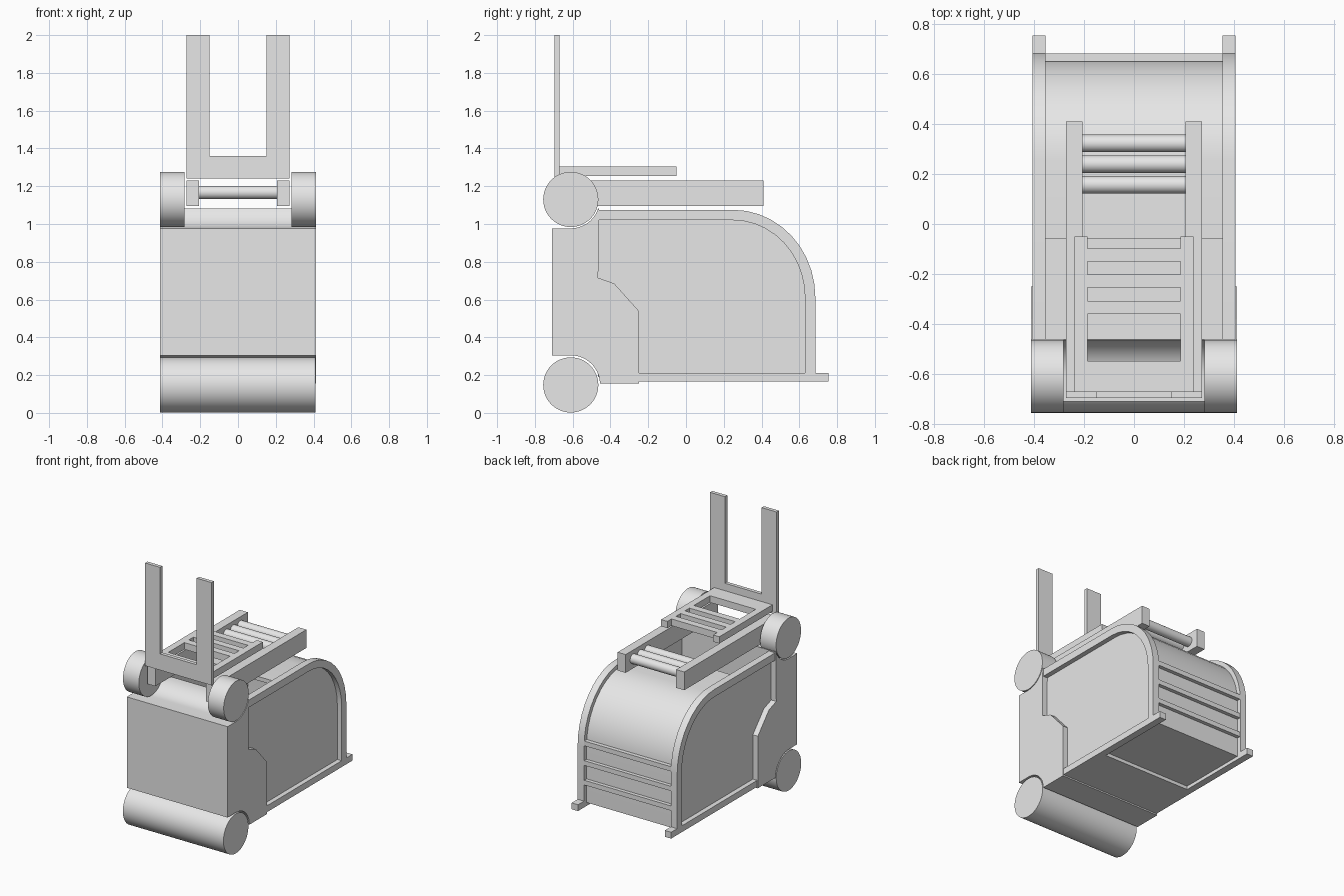
import bpy, bmesh
from math import cos, sin, radians, sqrt

cube = bpy.data.objects.get("Cube")
if cube:
    bpy.data.objects.remove(cube, do_unlink=True)

grey = bpy.data.materials.new("light_grey")
grey.use_nodes = True
colour = (0.8, 0.8, 0.8, 1)
grey.diffuse_color = colour
grey.node_tree.nodes["Principled BSDF"].inputs["Base Color"].default_value = colour


def prism(name, outline, x0, x1):
    """Extrude a (y, z) outline along x; shallow angles are smoothed."""
    bm = bmesh.new()
    face = bm.faces.new([bm.verts.new((x0, y, z)) for y, z in outline])
    new = bmesh.ops.extrude_face_region(bm, geom=[face])["geom"]
    moved = [v for v in new if isinstance(v, bmesh.types.BMVert)]
    bmesh.ops.translate(bm, verts=moved, vec=(x1 - x0, 0, 0))
    bmesh.ops.recalc_face_normals(bm, faces=bm.faces)
    mesh = bpy.data.meshes.new(name)
    bm.to_mesh(mesh)
    bm.free()
    mesh.shade_smooth()
    mesh.set_sharp_from_angle(angle=radians(20))
    mesh.materials.append(grey)
    obj = bpy.data.objects.new(name, mesh)
    bpy.context.collection.objects.link(obj)
    return obj


def box(name, x0, x1, y0, y1, z0, z1):
    return prism(name, [(y0, z0), (y1, z0), (y1, z1), (y0, z1)], x0, x1)


def arc(cy, cz, ry, rz, start, end, steps):
    angles = [radians(start + (end - start) * i / steps) for i in range(steps + 1)]
    return [(cy + ry * cos(a), cz + rz * sin(a)) for a in angles]


def cylinder(name, y, z, r, x0, x1, steps=48):
    return prism(name, arc(y, z, r, r, 0, 360, steps)[:-1], x0, x1)


def arch(y_start, z_end, inset):
    """Flat top, rounded rear corner, straight back."""
    curve = arc(0.25, 0.61, 0.435 - inset, 0.465 - inset, 90, 0, 10)
    return [(y_start, curve[0][1])] + curve + [(curve[-1][0], z_end)]


HALF = 0.41     # half width of the whole body
INNER = 0.355   # half width between the side frames
AXLE = -0.61    # y of both roller axes

# Rollers
cylinder("lower_roller", AXLE, 0.148, 0.146, -HALF - 0.003, HALF)

# Front body, hollowed around the rollers
lower = arc(AXLE, 0.15, 0.155, 0.155, 90, 10, 10)
upper = arc(AXLE, 1.13, 0.153, 0.153, -18, -90, 10)
outline = [(-0.71, 0.305)] + lower + [
    (-0.455, 0.155), (-0.25, 0.155), (-0.25, 0.54), (-0.38, 0.685), (-0.465, 0.715),
    (-0.46, 1.082)] + upper + [(-0.71, 0.977)]
prism("front_body", outline, -HALF - 0.003, HALF + 0.002)

# Paired side parts
for side, s in (("right", -1), ("left", 1)):
    cylinder(side + "_upper_roller", AXLE, 1.13, 0.146, s * 0.282, s * 0.412)
    frame = arch(-0.465, 0.19, 0) + arch(-0.465, 0.19, 0.055)[::-1]
    prism(side + "_arch_frame", frame, s * INNER, s * 0.407)
    panel = arch(-0.465, 0.19, 0.05) + [(-0.465, 0.19)]
    prism(side + "_side_panel", panel, s * INNER, s * 0.372)
    box(side + "_base_rail", s * INNER, s * 0.407, -0.26, 0.755, 0.165, 0.212)
    box(side + "_carrier_rail", s * 0.207, s * 0.273, -0.67, 0.41, 1.095, 1.23)
    box(side + "_ladder_rail", s * 0.187, s * 0.238, -0.67, -0.05, 1.255, 1.305)
    box(side + "_upright", s * 0.15, s * 0.272, -0.697, -0.67, 1.24, 2.0)

# Rounded rear cover, open towards the front hopper
cover = arch(-0.06, 0.2, 0.03) + arch(-0.06, 0.2, 0.06)[::-1]
prism("rear_cover", cover, -INNER, INNER)
for i in range(3):
    z = 0.33 + 0.145 * i
    box(f"rear_slat_{i + 1}", -INNER, INNER, 0.64, 0.682, z, z + 0.035)

# Floors
box("hopper_floor", -INNER, INNER, -0.47, 0.2, 0.72, 0.75)
box("front_floor", -INNER, INNER, -0.26, 0.13, 0.165, 0.21)
box("rear_floor", -INNER, INNER, 0.13, 0.655, 0.19, 0.215)

# Carrier rods
for i in range(3):
    cylinder(f"carrier_rod_{i + 1}", 0.157 + 0.083 * i, 1.167, 0.035, -0.21, 0.21, 24)

# Ladder rungs and front plate
for i in range(3):
    y = -0.36 + 0.105 * i
    box(f"ladder_rung_{i + 1}", -0.19, 0.19, y, y + 0.052, 1.255, 1.305)
box("ladder_plate", -0.19, 0.19, -0.67, -0.548, 1.255, 1.305)

# Crossbar joining the uprights
box("upright_crossbar", -0.15, 0.15, -0.697, -0.67, 1.24, 1.36)
